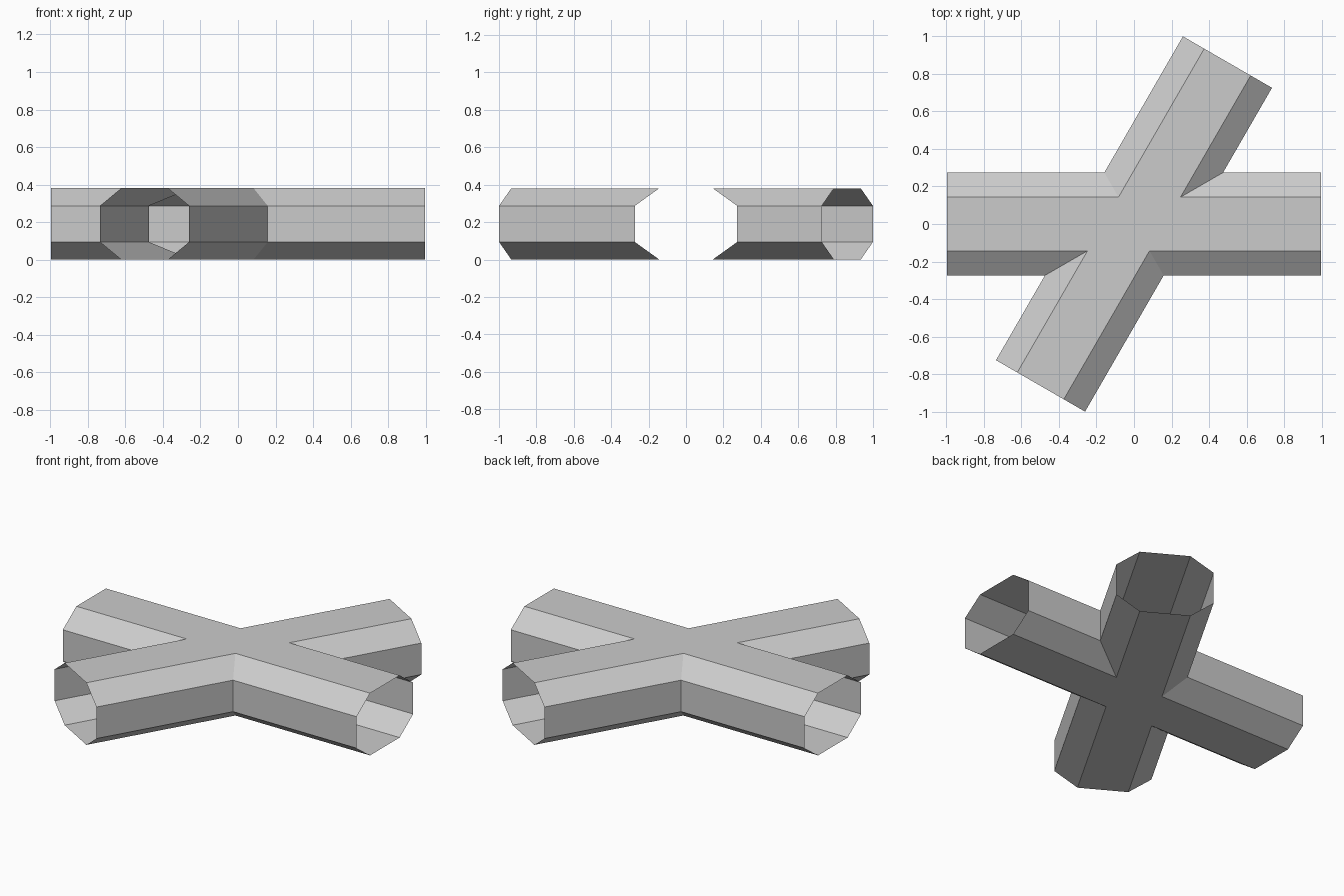
import bpy, bmesh
from math import sin, cos, radians
from mathutils import Vector

cube = bpy.data.objects.get("Cube")
if cube:
    bpy.data.objects.remove(cube)

# Plain grey
grey = bpy.data.materials.new("plain_grey")
grey.use_nodes = True
colour = (0.6, 0.6, 0.6, 1)
grey.diffuse_color = colour
grey.node_tree.nodes["Principled BSDF"].inputs["Base Color"].default_value = colour

# Half of the eight-sided tube section: (half width, height)
SECTION = [(0.143, 0), (0.274, 0.094), (0.274, 0.287), (0.143, 0.381)]
ARM_LENGTH = 0.996
ANGLES = [0, 60, 180, 240]

bm = bmesh.new()


def direction(degrees):
    return Vector((cos(radians(degrees)), sin(radians(degrees)), 0))


def inner_corners(i):
    """Mitre where arm i meets the next arm round."""
    start = ANGLES[i]
    half_gap = (ANGLES[(i + 1) % 4] - start) % 360 / 2
    return [bm.verts.new(direction(start + half_gap) * (w / sin(radians(half_gap)))
                         + Vector((0, 0, z))) for w, z in SECTION]


def outer_corners(angle, side):
    """Open end of an arm, on one side of its axis."""
    return [bm.verts.new(direction(angle) * ARM_LENGTH + direction(angle + 90) * w * side
                         + Vector((0, 0, z))) for w, z in SECTION]


# Four hollow open-ended arms
mitres = [inner_corners(i) for i in range(4)]
for i, angle in enumerate(ANGLES):
    left_in, right_in = mitres[i], mitres[i - 1]
    left_out, right_out = outer_corners(angle, 1), outer_corners(angle, -1)
    for k in range(3):
        bm.faces.new((left_in[k], left_out[k], left_out[k + 1], left_in[k + 1]))
        bm.faces.new((right_out[k], right_in[k], right_in[k + 1], right_out[k + 1]))
    bm.faces.new((right_in[3], right_out[3], left_out[3], left_in[3]))
    bm.faces.new((left_in[0], left_out[0], right_out[0], right_in[0]))

# Roof and floor of the crossing
bm.faces.new([m[3] for m in mitres])
bm.faces.new([m[0] for m in reversed(mitres)])

# Face outwards, and merge flat neighbours into one surface
bmesh.ops.recalc_face_normals(bm, faces=bm.faces)
roof = max(bm.faces, key=lambda f: f.normal.z + f.calc_center_median().z)
if roof.normal.z < 0:
    bmesh.ops.reverse_faces(bm, faces=bm.faces)
bmesh.ops.dissolve_limit(bm, angle_limit=radians(1), verts=bm.verts, edges=bm.edges)

mesh = bpy.data.meshes.new("crossing_tunnel")
bm.to_mesh(mesh)
bm.free()
mesh.materials.append(grey)
tunnel = bpy.data.objects.new("crossing_tunnel", mesh)
bpy.context.scene.collection.objects.link(tunnel)
